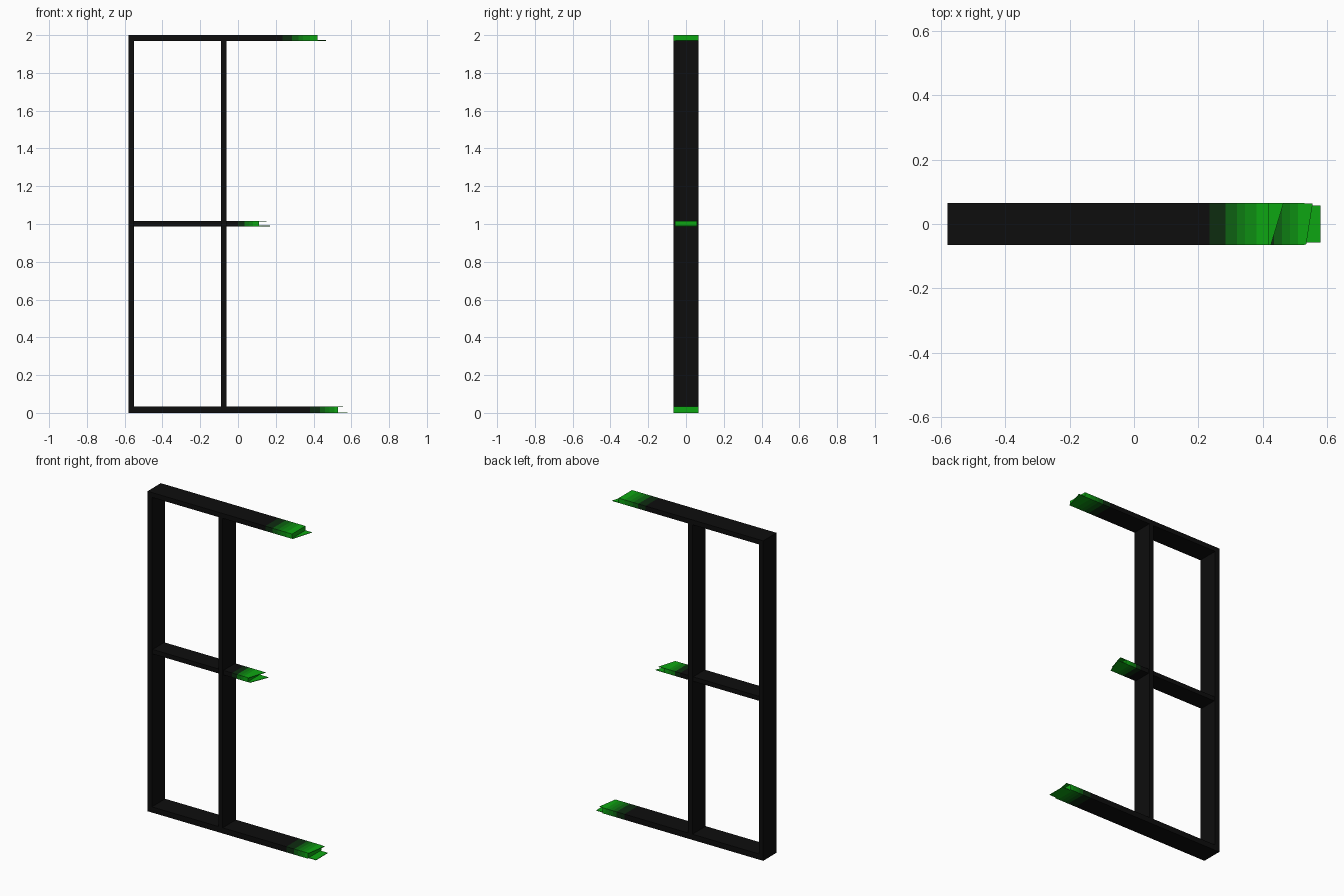
import bpy
import bmesh

cube = bpy.data.objects.get("Cube")
if cube:
    bpy.data.objects.remove(cube)


def material(name, colour):
    m = bpy.data.materials.new(name)
    m.use_nodes = True
    m.diffuse_color = (*colour, 1)
    m.node_tree.nodes["Principled BSDF"].inputs["Base Color"].default_value = (*colour, 1)
    return m


# Charred frame colour, then the glow growing towards the broken tips
MATERIALS = [
    material("black", (0.004, 0.004, 0.004)),
    material("dark green", (0.004, 0.025, 0.005)),
    material("deep green", (0.004, 0.12, 0.006)),
    material("mid green", (0.004, 0.2, 0.006)),
    material("fresh green", (0.004, 0.27, 0.006)),
    material("bright green", (0.004, 0.38, 0.006)),
]
BRIGHT = len(MATERIALS) - 1
LEFT = -0.58
DEPTH = 0.066


def ring(bm, x_front, x_back, half, z0, z1):
    return [bm.verts.new(p) for p in ((x_front, -half, z0), (x_back, half, z0),
                                      (x_back, half, z1), (x_front, -half, z1))]


def add_bar(name, stations, half, z0, z1):
    """Closed bar through (x_front, x_back, material) stations along x."""
    bm = bmesh.new()
    rings = [ring(bm, xf, xb, half, z0, z1) for xf, xb, _ in stations]
    for a, b, (_, _, mat) in zip(rings, rings[1:], stations[1:]):
        for i in range(4):
            j = (i + 1) % 4
            bm.faces.new((a[i], a[j], b[j], b[i])).material_index = mat
    bm.faces.new(rings[0]).material_index = stations[1][2]
    bm.faces.new(rings[-1]).material_index = stations[-1][2]
    bmesh.ops.recalc_face_normals(bm, faces=bm.faces)
    mesh = bpy.data.meshes.new(name)
    bm.to_mesh(mesh)
    bm.free()
    for m in MATERIALS:
        mesh.materials.append(m)
    obj = bpy.data.objects.new(name, mesh)
    bpy.context.collection.objects.link(obj)
    return obj


def broken_rail(name, start, steps, half, z0, z1, lips):
    """Rail with a stepped glow, ending in thin splintered lips."""
    stations = [(start, start, 0)] + [(x, x, m) for x, m in steps]
    add_bar(name, stations, half, z0, z1)
    end = steps[-1][0]
    thick = 0.003
    for side, x_front, x_back, width in lips:
        z = z0 if side == "lower" else z1 - thick
        add_bar(name + "_" + side + "_lip",
                [(end - 0.005, end - 0.005, BRIGHT), (x_front, x_back, BRIGHT)],
                width, z, z + thick)


# Upright posts
for name, x in (("outer_post", LEFT), ("middle_post", -0.09)):
    add_bar(name, [(x, x, 0), (x + 0.03, x + 0.03, 0)], DEPTH, 0.035, 1.97)

# Top, bottom and middle rails
broken_rail("top_rail", LEFT,
            [(0.235, 0), (0.285, 1), (0.32, 2), (0.345, 3), (0.38, 4), (0.42, 5)],
            DEPTH, 1.97, 2.0, [("lower", 0.425, 0.465, DEPTH)])
broken_rail("bottom_rail", LEFT,
            [(0.38, 0), (0.435, 1), (0.46, 2), (0.485, 3), (0.51, 4), (0.53, 5)],
            DEPTH, 0, 0.035,
            [("lower", 0.58, 0.58, 0.058), ("upper", 0.535, 0.555, 0.063)])
broken_rail("middle_rail", LEFT + 0.03,
            [(0.0, 0), (0.035, 1), (0.06, 3), (0.08, 4), (0.11, 5)],
            0.058, 0.988, 1.016,
            [("lower", 0.125, 0.17, 0.058), ("upper", 0.115, 0.15, 0.058)])
